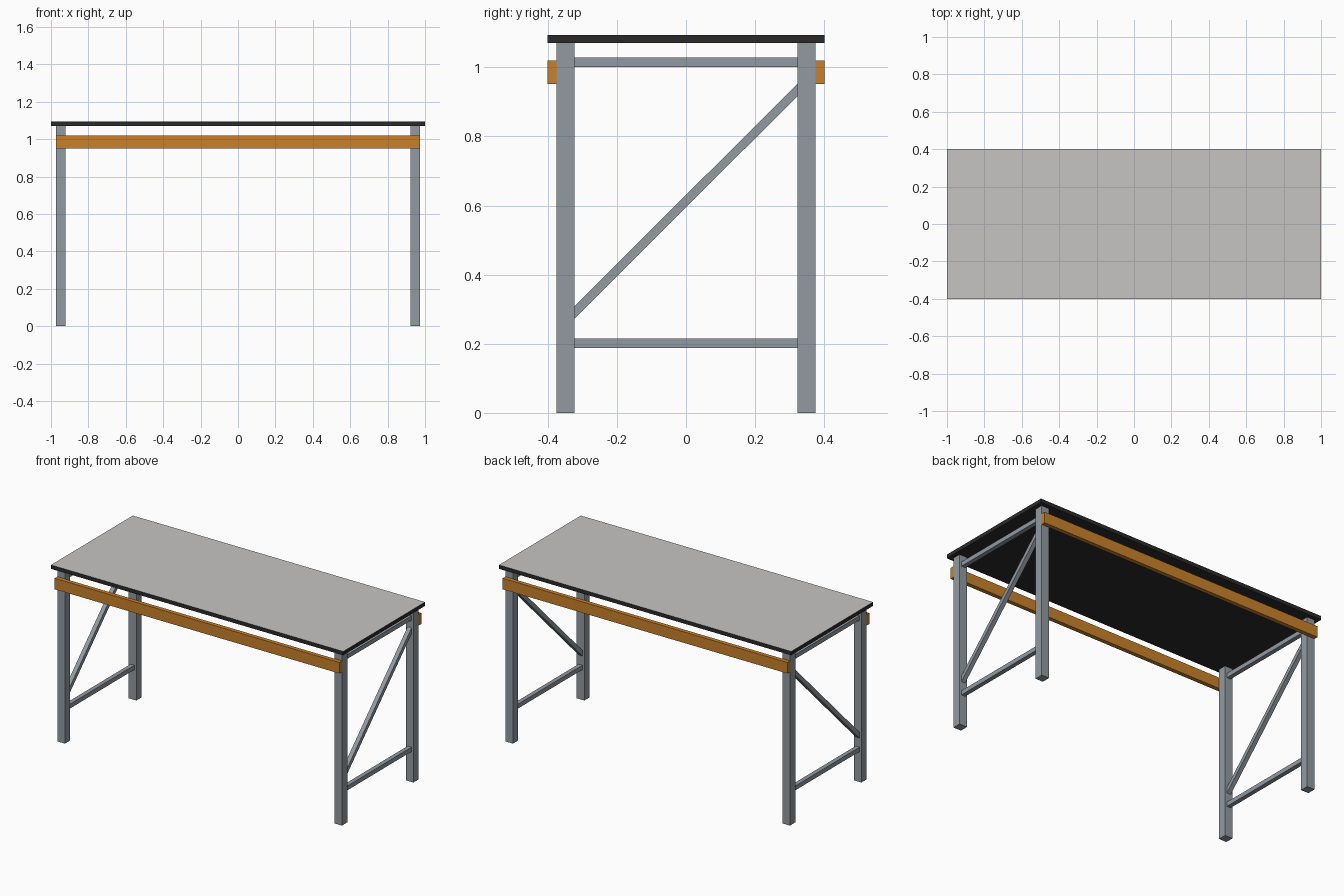
import bpy, bmesh

if "Cube" in bpy.data.objects:
    bpy.data.objects.remove(bpy.data.objects["Cube"])


def material(name, rgb):
    m = bpy.data.materials.new(name)
    m.diffuse_color = (*rgb, 1.0)
    m.use_nodes = True
    m.node_tree.nodes["Principled BSDF"].inputs["Base Color"].default_value = m.diffuse_color
    return m


STEEL = material("grey steel", (0.285, 0.322, 0.355))
ORANGE = material("orange beam", (0.58, 0.22, 0.024))
BLACK = material("black board", (0.023, 0.023, 0.024))
LAMINATE = material("light grey laminate", (0.57, 0.56, 0.545))


def box(name, x, y, z, mat, rise=0.0):
    """Box from (min, max) ranges; rise lifts its +y end to make a sloping bar."""
    bm = bmesh.new()
    bmesh.ops.create_cube(bm, size=1.0)
    for v in bm.verts:
        fx, fy, fz = (c + 0.5 for c in v.co)
        v.co = (x[0] + fx * (x[1] - x[0]),
                y[0] + fy * (y[1] - y[0]),
                z[0] + fz * (z[1] - z[0]) + fy * rise)
    me = bpy.data.meshes.new(name)
    bm.to_mesh(me)
    bm.free()
    me.materials.append(mat)
    ob = bpy.data.objects.new(name, me)
    bpy.context.collection.objects.link(ob)
    return ob


def around(centre, size):
    return (centre - size / 2, centre + size / 2)


# Table top: black board with a light laminate upper face
top = box("table_top", (-1, 1), (-0.4, 0.4), (1.07, 1.094), BLACK)
top.data.materials.append(LAMINATE)
for p in top.data.polygons:
    if p.normal.z > 0.5:
        p.material_index = 1

LEG, BAR = 0.052, 0.027
LEG_X, LEG_Y = 0.948, 0.349
INNER = (-LEG_Y + LEG / 2, LEG_Y - LEG / 2)

# End frames: two legs, two rails and a brace rising to the back
for side, s in (("left", -1), ("right", 1)):
    for end, e in (("front", -1), ("back", 1)):
        box(f"{end}_{side}_leg", around(s * LEG_X, LEG), around(e * LEG_Y, LEG),
            (0, 1.07), STEEL)
    bar_x = around(s * LEG_X, BAR)
    box(f"{side}_lower_rail", bar_x, INNER, (0.188, 0.215), STEEL)
    box(f"{side}_upper_rail", bar_x, INNER, (1.001, 1.028), STEEL)
    box(f"{side}_brace", bar_x, INNER, (0.272, 0.308), STEEL, rise=0.645)

# Long beams on the outside of the legs
for end, e in (("front", -1), ("back", 1)):
    box(f"{end}_beam", (-0.974, 0.974), around(e * 0.388, 0.026), (0.951, 1.019), ORANGE)
